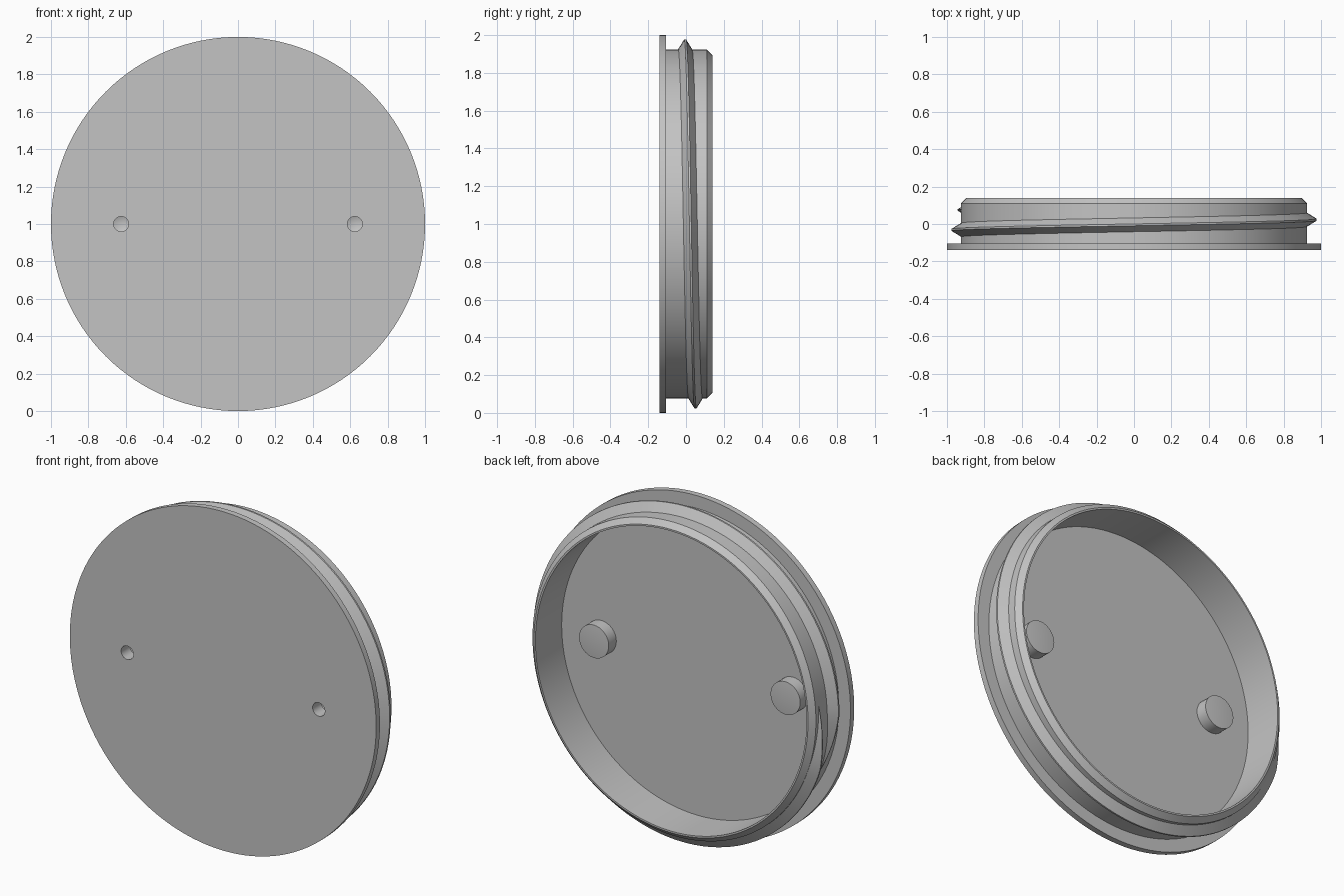
import bpy, bmesh, math
from mathutils import Vector

cube = bpy.data.objects.get("Cube")
if cube:
    bpy.data.objects.remove(cube, do_unlink=True)

GREY = (0.55, 0.55, 0.55, 1)
mat = bpy.data.materials.new("plain grey")
mat.use_nodes = True
mat.diffuse_color = GREY
mat.node_tree.nodes["Principled BSDF"].inputs["Base Color"].default_value = GREY


def ring_point(r, angle, y):
    """Point around the y axis; angle 0 is at -x, a quarter turn is the top."""
    return Vector((-r * math.cos(angle), y, r * math.sin(angle)))


def finish(name, bm, location):
    bmesh.ops.remove_doubles(bm, verts=bm.verts, dist=1e-5)
    bmesh.ops.recalc_face_normals(bm, faces=bm.faces)
    mesh = bpy.data.meshes.new(name)
    bm.to_mesh(mesh)
    bm.free()
    obj = bpy.data.objects.new(name, mesh)
    obj.location = location
    bpy.context.collection.objects.link(obj)
    mesh.materials.append(mat)
    return obj


def smooth(obj):
    bpy.ops.object.select_all(action='DESELECT')
    obj.select_set(True)
    bpy.context.view_layer.objects.active = obj
    bpy.ops.object.shade_smooth_by_angle(angle=math.radians(25))


def lathe(name, profile, location, steps):
    """Spin a (radius, y) profile about the y axis."""
    bm = bmesh.new()
    verts = [bm.verts.new((r, y, 0)) for r, y in profile]
    edges = [bm.edges.new(pair) for pair in zip(verts, verts[1:])]
    bmesh.ops.spin(bm, geom=verts + edges, cent=(0, 0, 0), axis=(0, 1, 0),
                   angle=math.tau, steps=steps, use_merge=True)
    return finish(name, bm, location)


CENTRE = (0, 0, 1)
FRONT, FLOOR, BACK = -0.14, -0.105, 0.14
WALL = 0.925
PEG_X, HOLE_R = 0.625, 0.04

# Cap: flange, outer wall, chamfered rim, hollow inside and floor
cap = lathe("cap_body", [
    (0, FRONT), (1, FRONT), (1, FLOOR), (WALL, FLOOR), (WALL, 0.11),
    (0.895, BACK), (0.885, BACK), (0.885, FLOOR), (0, FLOOR)], CENTRE, 128)

# Pin holes through the front plate
for side in (-1, 1):
    cutter = lathe("hole_cutter", [(0, -0.2), (HOLE_R, -0.2), (HOLE_R, -0.08), (0, -0.08)],
                   (side * PEG_X, 0, 1), 32)
    cutter.hide_render = True
    bpy.context.view_layer.objects.active = cap
    cut = cap.modifiers.new("hole", 'BOOLEAN')
    cut.operation = 'DIFFERENCE'
    cut.solver = 'EXACT'
    cut.object = cutter
    bpy.ops.object.modifier_apply(modifier=cut.name)
    bpy.data.objects.remove(cutter, do_unlink=True)
smooth(cap)

# Hollow pegs behind the holes
for side, name in ((-1, "right_peg"), (1, "left_peg")):
    peg = lathe(name, [
        (0, -0.026), (0.097, -0.034), (0.097, FLOOR), (HOLE_R, FLOOR),
        (HOLE_R, -0.06), (0, -0.045)], (side * PEG_X, 0, 1), 32)
    smooth(peg)

# Screw thread: one turn of a ridge that fades out at both ends
START, END, FADE, STEPS = -0.4, math.tau + 0.08, 0.4, 140
bm = bmesh.new()
rows = []
for i in range(STEPS + 1):
    a = START + (END - START) * i / STEPS
    y = -0.032 + 0.11 * a / math.tau
    size = max(0.02, min(1, (a - START) / FADE, (END - a) / FADE))
    crest = WALL + 0.052 * size
    section = [(WALL - 0.01, -0.037 * size), (WALL, -0.037 * size),
               (crest, -0.005 * size), (crest, 0.005 * size),
               (WALL, 0.037 * size), (WALL - 0.01, 0.037 * size)]
    rows.append([bm.verts.new(ring_point(r, a, y + dy)) for r, dy in section])
for low, high in zip(rows, rows[1:]):
    for j in range(len(low)):
        k = (j + 1) % len(low)
        bm.faces.new((low[j], low[k], high[k], high[j]))
bm.faces.new(rows[0])
bm.faces.new(rows[-1])
smooth(finish("screw_thread", bm, CENTRE))
